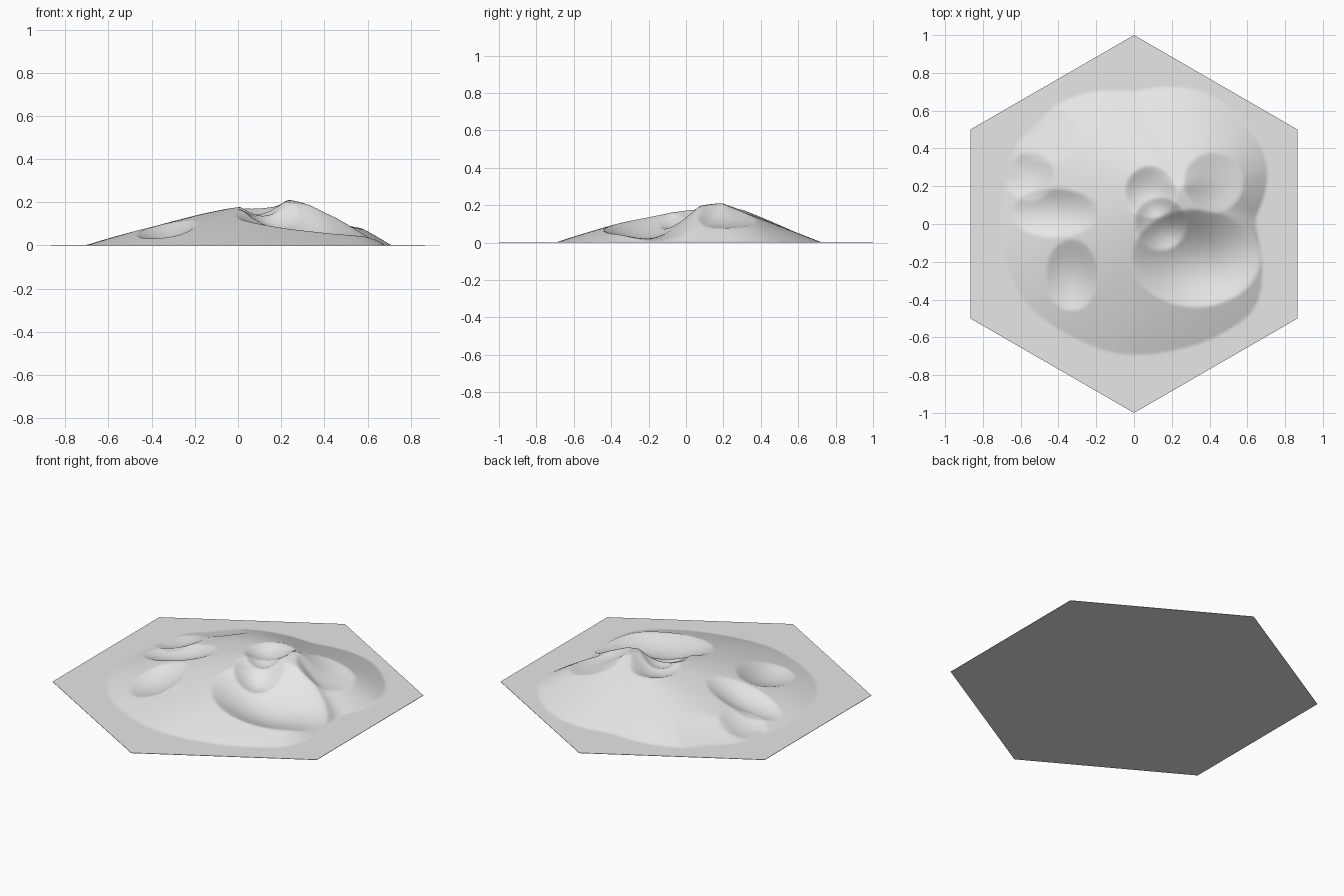
import bpy
import bmesh
from math import atan2, cos, sin, hypot, pi, tau, radians

cube = bpy.data.objects.get("Cube")
if cube:
    bpy.data.objects.remove(cube)

THICK = 0.002
SUMMIT = (0.24, 0.19)
PEAK_HEIGHT = 0.208

# Foot of the hill, anticlockwise
FOOT = [(0.71, 0.28), (0.67, 0.42), (0.55, 0.57), (0.35, 0.7), (0.0, 0.69),
        (-0.35, 0.66), (-0.55, 0.53), (-0.64, 0.38), (-0.69, 0.1), (-0.69, -0.2),
        (-0.55, -0.45), (-0.3, -0.61), (-0.08, -0.69), (0.2, -0.67), (0.5, -0.56),
        (0.65, -0.45), (0.67, -0.15), (0.63, 0.02), (0.7, 0.2)]

# Hollows: centre x, centre y, half width, half depth, amount removed
HOLLOWS = [
    (0.42, 0.22, 0.16, 0.16, 0.045),    # beside the summit
    (0.09, 0.17, 0.14, 0.14, 0.055),    # saddle
    (0.14, 0.0, 0.14, 0.14, 0.055),     # below the saddle
    (-0.33, -0.27, 0.14, 0.19, 0.045),  # front right
    (0.33, -0.18, 0.34, 0.26, 0.11),    # broad front left valley
    (-0.42, 0.06, 0.23, 0.13, 0.04),    # right side valley
    (-0.55, 0.25, 0.13, 0.13, 0.025),   # right side notch
    (-0.45, 0.47, 0.17, 0.15, 0.012),   # shallow back dip
]


def foot_radii(steps=180):
    """Distance from the summit to the foot, in equal angular steps."""
    polar = sorted((atan2(y - SUMMIT[1], x - SUMMIT[0]) % tau,
                    hypot(x - SUMMIT[0], y - SUMMIT[1])) for x, y in FOOT)
    polar = [(polar[-1][0] - tau, polar[-1][1])] + polar + [(polar[0][0] + tau, polar[0][1])]
    radii = []
    for i in range(steps):
        angle = tau * i / steps
        for (a, ra), (b, rb) in zip(polar, polar[1:]):
            if a <= angle <= b:
                radii.append(ra + (rb - ra) * (angle - a) / (b - a))
                break
    for _ in range(10):
        radii = [(radii[i - 1] + 2 * radii[i] + radii[(i + 1) % steps]) / 4
                 for i in range(steps)]
    return radii


RADII = foot_radii()


def height(x, y):
    dx, dy = x - SUMMIT[0], y - SUMMIT[1]
    angle = atan2(dy, dx) % tau
    place = angle / tau * len(RADII)
    i = int(place) % len(RADII)
    t = place - int(place)
    reach = RADII[i] * (1 - t) + RADII[(i + 1) % len(RADII)] * t
    u = hypot(dx, dy) / reach
    if u >= 1:
        return 0
    # Straight slope at the back, fuller slope elsewhere
    power = 1.4 - 0.4 * max(0, sin(angle)) ** 2
    z = PEAK_HEIGHT * (1 - u ** power)
    for cx, cy, a, b, depth in HOLLOWS:
        q = ((x - cx) / a) ** 2 + ((y - cy) / b) ** 2
        if q < 1:
            z -= depth * (1 - q) ** 1.2
    # Keep a thin shoulder near the foot so that hollows never break through
    return max(z, 0.12 * PEAK_HEIGHT * (1 - u))


def corners(z):
    return [(sin(pi * k / 3), cos(pi * k / 3), z) for k in range(6)]


stone = bpy.data.materials.new("light_grey")
stone.use_nodes = True
grey = (0.8, 0.8, 0.8, 1)
stone.diffuse_color = grey
stone.node_tree.nodes["Principled BSDF"].inputs["Base Color"].default_value = grey


def finish(bm, name):
    mesh = bpy.data.meshes.new(name)
    bm.to_mesh(mesh)
    bm.free()
    mesh.materials.append(stone)
    obj = bpy.data.objects.new(name, mesh)
    bpy.context.collection.objects.link(obj)
    return obj


# Hill surface: a finely divided hexagon lifted by the height rule
bm = bmesh.new()
centre = bm.verts.new((0, 0, THICK))
ring = [bm.verts.new(c) for c in corners(THICK)]
for k in range(6):
    bm.faces.new((centre, ring[(k + 1) % 6], ring[k]))
bmesh.ops.subdivide_edges(bm, edges=bm.edges[:], cuts=79, use_grid_fill=True)
for v in bm.verts:
    v.co.z = THICK + height(v.co.x, v.co.y)
bm.normal_update()
hill = finish(bm, "hill_surface")

# Thin base plate: underside and rim
bm = bmesh.new()
low = [bm.verts.new(c) for c in corners(0)]
high = [bm.verts.new(c) for c in corners(THICK)]
bm.faces.new(low)
for k in range(6):
    n = (k + 1) % 6
    bm.faces.new((low[n], low[k], high[k], high[n]))
finish(bm, "base_plate")

bpy.ops.object.select_all(action="DESELECT")
hill.select_set(True)
bpy.context.view_layer.objects.active = hill
bpy.ops.object.shade_smooth_by_angle(angle=radians(40))
